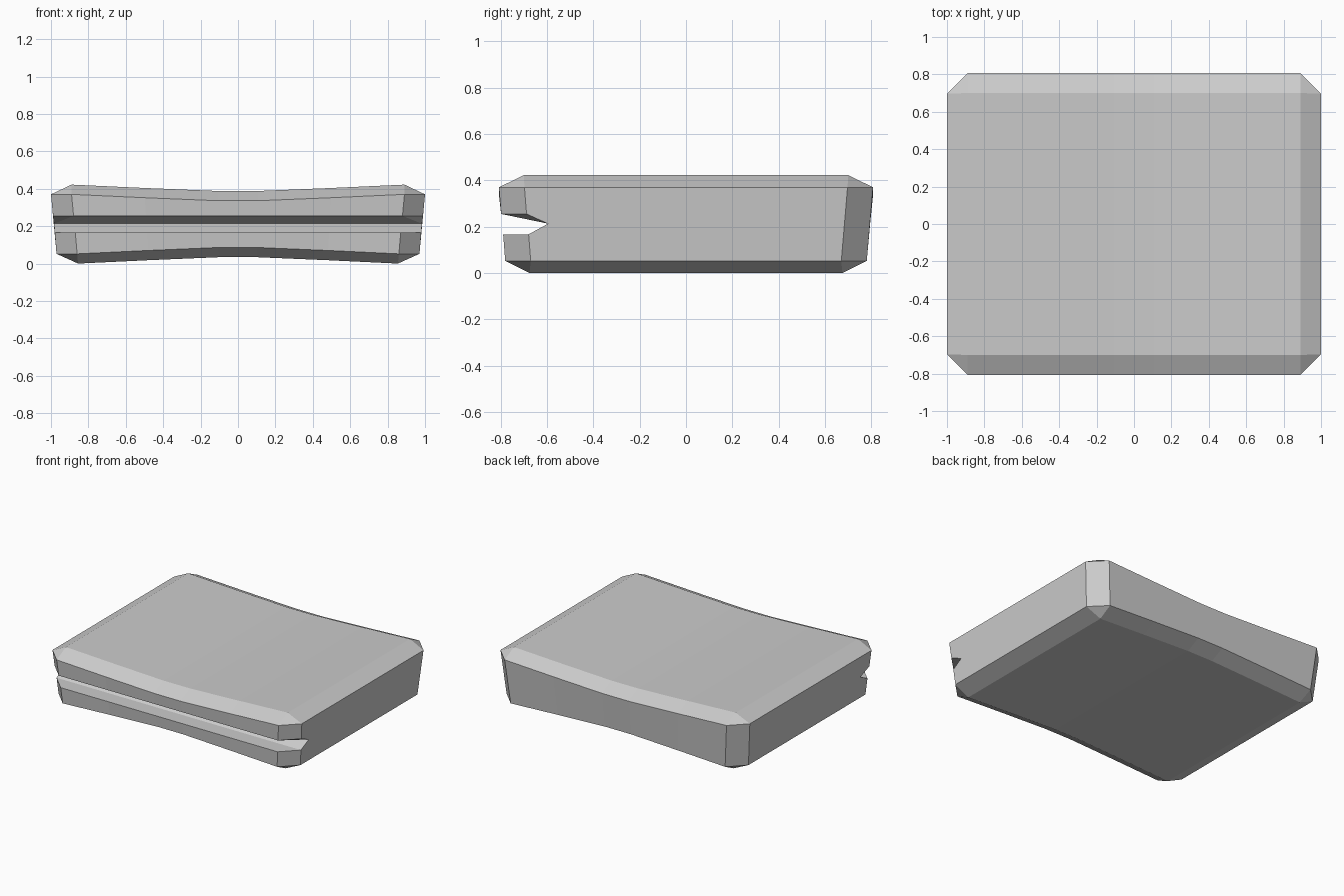
import bpy, bmesh

cube = bpy.data.objects.get("Cube")
if cube:
    bpy.data.objects.remove(cube, do_unlink=True)

COLUMNS = [-1, -0.56, -0.12, 0.12, 0.56, 1]   # cross positions, share of half width
SAG = {1: 0, 0.56: 0.018, 0.12: 0.034}        # how far the slab thins at each column
CHAMFER = 0.11

bm = bmesh.new()


def front_row(hx, hy, z, thin=0):
    return [bm.verts.new((t * hx, -hy, z + thin * SAG[abs(t)])) for t in COLUMNS]


def octagon(hx, hy, z, thin):
    """Loop of a chamfered outline: front, right, back, left."""
    ix, iy = hx - CHAMFER, hy - CHAMFER
    front, back = front_row(ix, hy, z, thin), front_row(ix, -hy, z, thin)[::-1]
    r = [bm.verts.new((hx, s * iy, z)) for s in (-1, 1)]
    l = [bm.verts.new((-hx, s * iy, z)) for s in (1, -1)]
    return front + r + back + l


def rectangle(hx, hy, z, thin):
    """Plain outline, corners repeated so it pairs with an octagon; filled in strips."""
    front, back = front_row(hx, hy, z, thin), front_row(hx, -hy, z, thin)
    for i in range(len(front) - 1):
        bm.faces.new((front[i], front[i + 1], back[i + 1], back[i]))
    return front + [front[-1], back[-1]] + back[::-1] + [back[0], front[0]]


def lip(hx, hy, z):
    """Straight edge of the groove, wrapping both front corners."""
    iy = hy - CHAMFER
    return ([bm.verts.new((-hx, -iy, z))] + front_row(hx - CHAMFER, hy, z)
            + [bm.verts.new((hx, -iy, z))])


def bridge(a, b):
    for i in range(len(a) - 1):
        quad = list(dict.fromkeys((a[i], a[i + 1], b[i + 1], b[i])))
        if len(quad) > 2:
            bm.faces.new(quad)


# Bevelled top and bottom
top, rim = rectangle(0.89, 0.70, 0.422, -1), octagon(1.0, 0.807, 0.37, -1)
base, foot = rectangle(0.855, 0.675, 0, 1), octagon(0.97, 0.78, 0.052, 1)
bridge(rim + rim[:1], top + top[:1])
bridge(base + base[:1], foot + foot[:1])

# Front and back walls with their corner chamfers
upper, lower = lip(0.989, 0.798, 0.255), lip(0.98, 0.789, 0.167)
front_loop = lambda ring: ring[-1:] + ring[:7]
bridge(front_loop(foot), lower)
bridge(upper, front_loop(rim))
bridge(foot[7:15], rim[7:15])

# Groove: sloping roof, flat shelf and a rising inner face
left, right = [bm.verts.new((s * 0.984, -0.595, 0.213)) for s in (-1, 1)]
bm.faces.new(upper[1:-1] + [right, left])
bm.faces.new((upper[0], upper[1], left))
bm.faces.new((upper[-2], upper[-1], right))
bm.faces.new(lower)
bm.faces.new((lower[0], lower[-1], right, left))

# Side walls, notched by the groove
bm.faces.new((foot[6], foot[7], rim[7], rim[6], upper[-1], right, lower[-1]))
bm.faces.new((foot[15], foot[14], rim[14], rim[15], upper[0], left, lower[0]))
bmesh.ops.recalc_face_normals(bm, faces=bm.faces)

mesh = bpy.data.meshes.new("grooved_slab")
bm.to_mesh(mesh)
bm.free()
slab = bpy.data.objects.new("grooved_slab", mesh)
bpy.context.collection.objects.link(slab)

# Colour
grey = bpy.data.materials.new("light_grey")
grey.use_nodes = True
colour = (0.6, 0.6, 0.6, 1)
grey.diffuse_color = colour
grey.node_tree.nodes["Principled BSDF"].inputs["Base Color"].default_value = colour
mesh.materials.append(grey)
